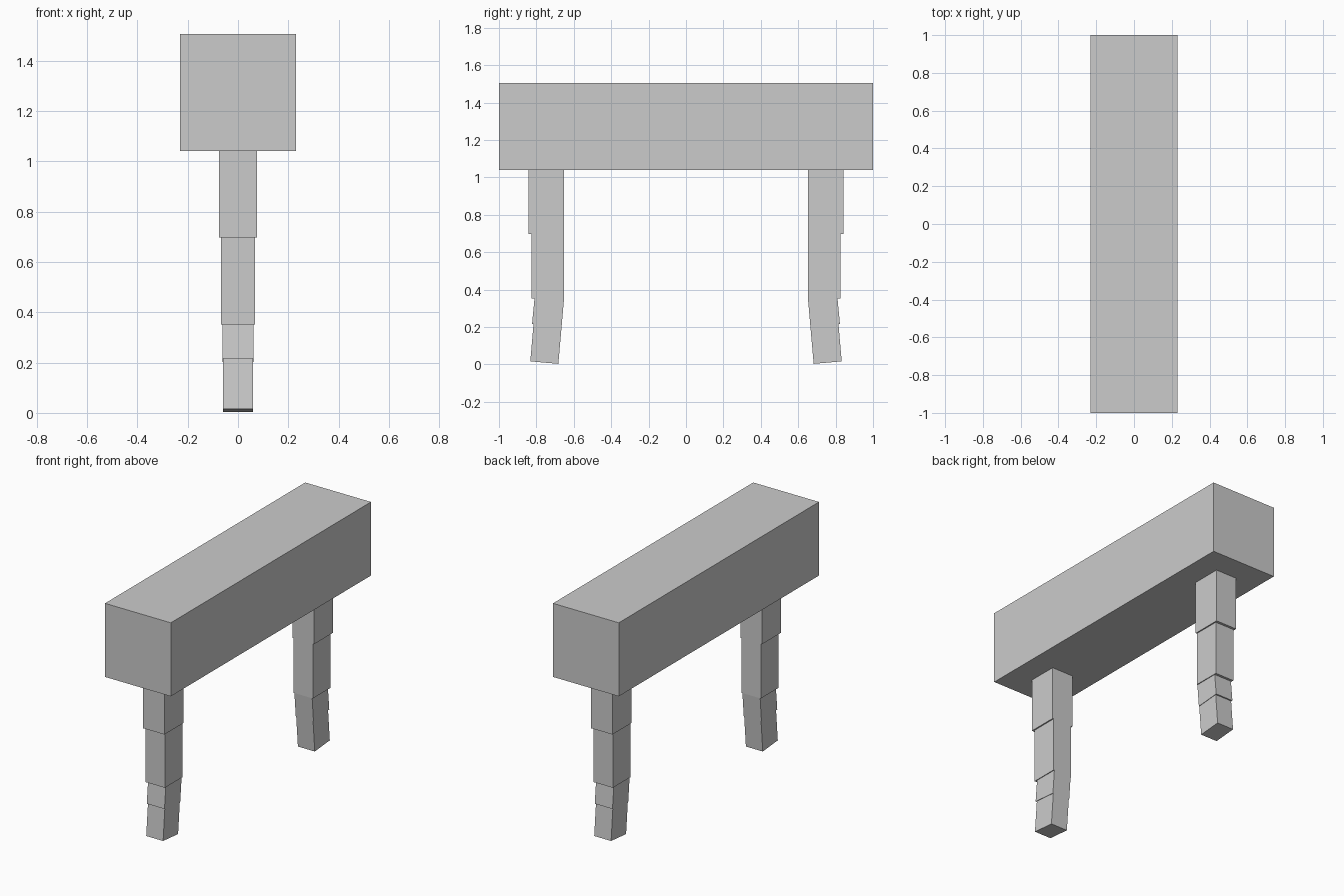
import bpy, bmesh
from math import tan, radians

if "Cube" in bpy.data.objects:
    bpy.data.objects.remove(bpy.data.objects["Cube"])


def prism(name, profile, half_width):
    """Extrude a closed (y, z) profile symmetrically along x."""
    bm = bmesh.new()
    face = bm.faces.new([bm.verts.new((-half_width, y, z)) for y, z in profile])
    ext = bmesh.ops.extrude_face_region(bm, geom=[face])
    verts = [g for g in ext["geom"] if isinstance(g, bmesh.types.BMVert)]
    bmesh.ops.translate(bm, verts=verts, vec=(2 * half_width, 0, 0))
    bmesh.ops.recalc_face_normals(bm, faces=bm.faces)
    mesh = bpy.data.meshes.new(name)
    bm.to_mesh(mesh)
    bm.free()
    obj = bpy.data.objects.new(name, mesh)
    bpy.context.collection.objects.link(obj)
    return obj


def block(y0, y1, z0, z1):
    return [(y0, z0), (y1, z0), (y1, z1), (y0, z1)]


# Main beam
prism("beam", block(-1, 1, 1.04, 1.505), 0.23)

# Leg sections: inner faces are flush, outer faces step in going down
INNER, KNEE = 0.652, 0.352
slope = tan(radians(5))


def splayed(depth, top_inner, bottom_inner, flat_top):
    """Section of the lower leg that kicks outward by 5 degrees."""
    def point(z, out):
        return (INNER + (KNEE - z) * slope + out, z + out * slope)
    top = [point(top_inner, depth), point(top_inner, 0)]
    if flat_top:
        outer = INNER + depth
        top = [(outer, KNEE), (INNER, KNEE)]
    return [point(bottom_inner, 0), point(bottom_inner, depth)] + top


sections = {
    "upper_leg": (block(INNER, 0.842, 0.697, 1.04), 0.075),
    "middle_leg": (block(INNER, 0.826, KNEE, 0.697), 0.067),
    "lower_leg": (splayed(0.158, KNEE, 0.202, True), 0.062),
    "foot": (splayed(0.150, 0.202, 0.003, False), 0.059),
}

# Front and back legs mirror each other across y = 0
for side, sign in (("front", -1), ("back", 1)):
    for name, (profile, half_width) in sections.items():
        prism(f"{side}_{name}", [(sign * y, z) for y, z in profile], half_width)
